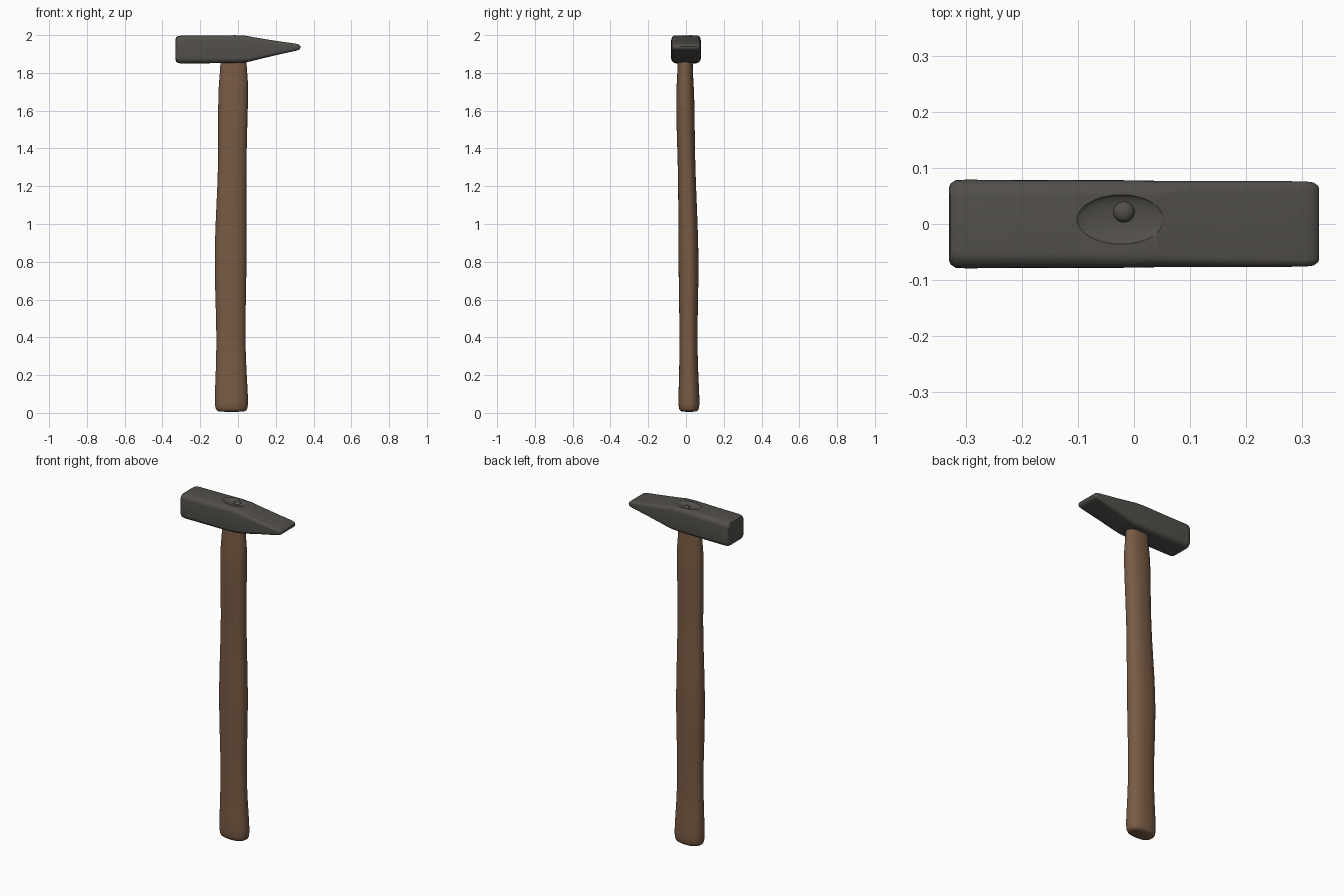
import bpy, bmesh
from math import sin, cos, pi, radians, copysign

cube = bpy.data.objects.get("Cube")
if cube:
    bpy.data.objects.remove(cube, do_unlink=True)


def material(name, rgb):
    m = bpy.data.materials.new(name)
    m.use_nodes = True
    m.diffuse_color = (*rgb, 1)
    bsdf = m.node_tree.nodes["Principled BSDF"]
    bsdf.inputs["Base Color"].default_value = (*rgb, 1)
    bsdf.inputs["Roughness"].default_value = 0.7
    return m


steel = material("dark_steel", (0.085, 0.079, 0.07))
wood = material("brown_wood", (0.19, 0.105, 0.058))


def finish(bm, name, mat):
    bmesh.ops.recalc_face_normals(bm, faces=bm.faces)
    mesh = bpy.data.meshes.new(name)
    bm.to_mesh(mesh)
    bm.free()
    mesh.materials.append(mat)
    ob = bpy.data.objects.new(name, mesh)
    bpy.context.collection.objects.link(ob)
    return ob


def loft(rings, name, mat):
    """Skin a list of equal-sized point rings and close both ends."""
    bm = bmesh.new()
    loops = [[bm.verts.new(p) for p in ring] for ring in rings]
    n = len(loops[0])
    for a, b in zip(loops, loops[1:]):
        for i in range(n):
            j = (i + 1) % n
            bm.faces.new((a[i], a[j], b[j], b[i]))
    bm.faces.new(loops[0])
    bm.faces.new(loops[-1])
    return finish(bm, name, mat)


def smooth(ob, angle=40):
    bpy.ops.object.select_all(action="DESELECT")
    ob.select_set(True)
    bpy.context.view_layer.objects.active = ob
    bpy.ops.object.shade_smooth_by_angle(angle=radians(angle))


def oval(z, x0, x1, y0, y1, n=32, power=0.88):
    """Slightly squared oval section of the handle."""
    ring = []
    for i in range(n):
        c, s = cos(2 * pi * i / n), sin(2 * pi * i / n)
        c, s = (copysign(abs(v) ** power, v) for v in (c, s))
        ring.append(((x0 + x1) / 2 + c * (x1 - x0) / 2,
                     (y0 + y1) / 2 + s * (y1 - y0) / 2, z))
    return ring


def rounded_rect(x, half_y, z0, z1, r, seg=6):
    """Rounded rectangular section of the head."""
    ring = []
    corners = ((half_y - r, z1 - r), (r - half_y, z1 - r),
               (r - half_y, z0 + r), (half_y - r, z0 + r))
    for k, (y, z) in enumerate(corners):
        for i in range(seg + 1):
            a = pi / 2 * (k + i / seg)
            ring.append((x, y + r * cos(a), z + r * sin(a)))
    return ring


# Wooden handle: z, left and right edge, front and back edge
handle = loft([oval(*s) for s in (
    (0.005, -0.10, 0.032, -0.022, 0.052),
    (0.012, -0.115, 0.047, -0.034, 0.066),
    (0.035, -0.123, 0.054, -0.041, 0.072),
    (0.10, -0.123, 0.053, -0.040, 0.071),
    (0.22, -0.118, 0.045, -0.036, 0.064),
    (0.40, -0.113, 0.038, -0.034, 0.060),
    (0.60, -0.120, 0.042, -0.037, 0.064),
    (0.80, -0.125, 0.046, -0.040, 0.068),
    (1.00, -0.120, 0.046, -0.041, 0.062),
    (1.20, -0.109, 0.044, -0.041, 0.053),
    (1.40, -0.104, 0.046, -0.046, 0.047),
    (1.60, -0.106, 0.052, -0.053, 0.046),
    (1.72, -0.104, 0.055, -0.051, 0.042),
    (1.78, -0.098, 0.051, -0.047, 0.038),
    (1.83, -0.094, 0.046, -0.045, 0.036),
    (1.92, -0.092, 0.044, -0.044, 0.036))], "handle", wood)
handle.modifiers.new("soften", "SUBSURF").levels = 1
handle.modifiers["soften"].render_levels = 1
smooth(handle, 60)

# Steel head: square poll on the right, wedge-shaped peen on the left
head = loft([rounded_rect(*s) for s in (
    (-0.330, 0.064, 1.868, 1.980, 0.022),
    (-0.327, 0.072, 1.859, 1.989, 0.027),
    (-0.318, 0.078, 1.852, 1.995, 0.030),
    (-0.300, 0.079, 1.850, 1.997, 0.030),
    (-0.150, 0.078, 1.851, 1.998, 0.028),
    (-0.020, 0.078, 1.853, 1.999, 0.025),
    (0.040, 0.077, 1.856, 1.997, 0.024),
    (0.075, 0.077, 1.863, 1.990, 0.022),
    (0.180, 0.077, 1.889, 1.973, 0.018),
    (0.305, 0.076, 1.917, 1.955, 0.013),
    (0.320, 0.074, 1.921, 1.951, 0.012),
    (0.327, 0.069, 1.927, 1.945, 0.008),
    (0.330, 0.064, 1.932, 1.941, 0.004))], "hammer_head", steel)


def ellipsoid(name, centre, radii):
    bm = bmesh.new()
    bmesh.ops.create_uvsphere(bm, u_segments=40, v_segments=20, radius=1)
    bmesh.ops.scale(bm, vec=radii, verts=bm.verts)
    bmesh.ops.translate(bm, vec=centre, verts=bm.verts)
    return finish(bm, name, steel)


# Shallow dished eye in the top of the head
cutter = ellipsoid("eye_cutter", (-0.022, 0.008, 2.002), (0.082, 0.045, 0.016))
cutter.hide_render = True
dish = head.modifiers.new("eye", "BOOLEAN")
dish.operation = "DIFFERENCE"
dish.solver = "EXACT"
dish.object = cutter
bpy.context.view_layer.objects.active = head
bpy.ops.object.modifier_apply(modifier="eye")
bpy.data.objects.remove(cutter, do_unlink=True)
smooth(head, 35)

# Small wedge stud in the eye
smooth(ellipsoid("eye_wedge", (-0.018, 0.022, 1.986), (0.019, 0.019, 0.014)))
